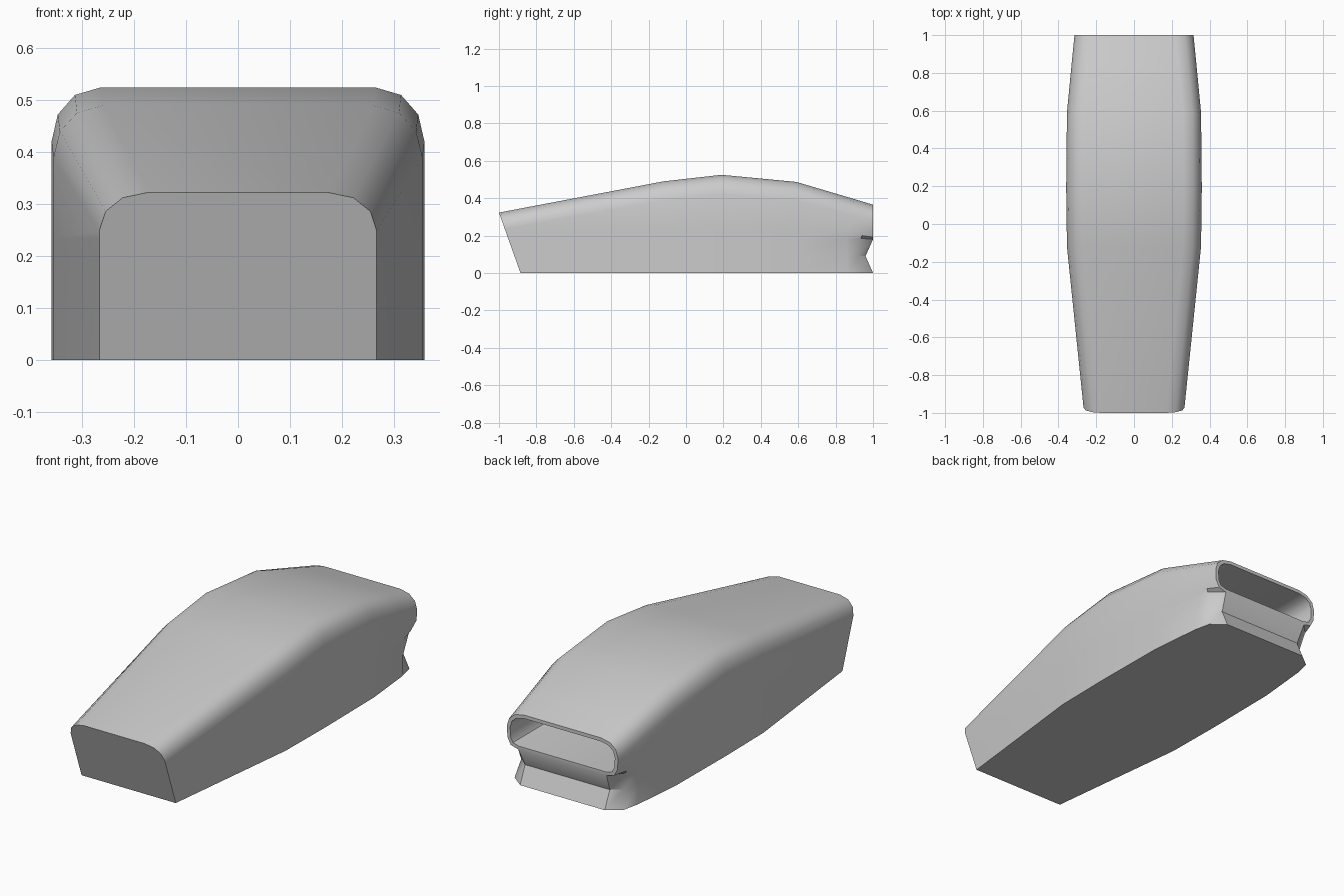
import bpy, bmesh, math

cube = bpy.data.objects.get("Cube")
if cube:
    bpy.data.objects.remove(cube)

mat = bpy.data.materials.new("plain grey")
mat.use_nodes = True
grey = (0.6, 0.6, 0.6, 1)
mat.diffuse_color = grey
mat.node_tree.nodes["Principled BSDF"].inputs["Base Color"].default_value = grey

LEVELS = (0, 0.09, 0.18, 0.2, 0.235)


def half_section(y, w, h, drop, lean=0.0):
    """Right half of a cross-section: straight wall, then a rounded shoulder."""
    pts = [(w, z) for z in LEVELS]
    pts += [(w, h - drop), (w - 0.012, h - drop * 0.5),
            (w - 0.045, h - drop * 0.14), (w - 0.095, h)]
    return [(x, y - lean * z, z) for x, z in pts]


# Sections from the leaning nose to the tail
sections = [
    half_section(-0.885, 0.267, 0.323, 0.074, 0.356),
    half_section(-0.12, 0.355, 0.49, 0.1),
    half_section(0.19, 0.359, 0.525, 0.105),
    half_section(0.59, 0.355, 0.487, 0.1),
    half_section(0.86, 0.329, 0.407, 0.09),
    half_section(0.94, 0.321, 0.383, 0.085),
    half_section(1.0, 0.315, 0.365, 0.08),
]
# Rounded base corners and the pinched waist below the duct
sections[5][:3] = [(0.31, 0.945, 0), (0.29, 0.92, 0.09), (0.312, 0.935, 0.185)]
sections[6][:5] = [(0.24, 1, 0), (0.24, 0.96, 0.09), (0.25, 1, 0.18),
                   (0.293, 1, 0.192), (0.312, 1, 0.228)]

# Loft the shell, mirroring every half section
bm = bmesh.new()
rings = []
for sec in sections:
    right = [bm.verts.new(p) for p in sec]
    left = [bm.verts.new((-x, y, z)) for x, y, z in reversed(sec)]
    rings.append(right + left)
for a, b in zip(rings, rings[1:]):
    n = len(a)
    for i in range(n - 1):
        bm.faces.new((a[i], b[i], b[i + 1], a[i + 1]))
bm.faces.new(rings[0])

# Flat underside, waist panels and tail face
for a, b in zip(rings, rings[1:]):
    bm.faces.new((a[0], a[-1], b[-1], b[0]))
tail = rings[-1]
for i in range(2):
    bm.faces.new((tail[i], tail[i + 1], tail[-2 - i], tail[-1 - i]))
mouth = bm.faces.new(tail[2:-2])

# Thin rim and recessed duct
bmesh.ops.recalc_face_normals(bm, faces=bm.faces)
bmesh.ops.inset_region(bm, faces=[mouth], thickness=0.018, use_even_offset=True)
duct = bmesh.ops.extrude_discrete_faces(bm, faces=[mouth])["faces"]
bmesh.ops.translate(bm, vec=(0, -0.4, 0), verts=duct[0].verts)

bmesh.ops.recalc_face_normals(bm, faces=bm.faces)
mesh = bpy.data.meshes.new("scoop_shell")
bm.to_mesh(mesh)
bm.free()
mesh.materials.append(mat)
scoop = bpy.data.objects.new("scoop_shell", mesh)
bpy.context.collection.objects.link(scoop)

for o in bpy.context.selected_objects:
    o.select_set(False)
bpy.context.view_layer.objects.active = scoop
scoop.select_set(True)
bpy.ops.object.shade_smooth_by_angle(angle=math.radians(35))
